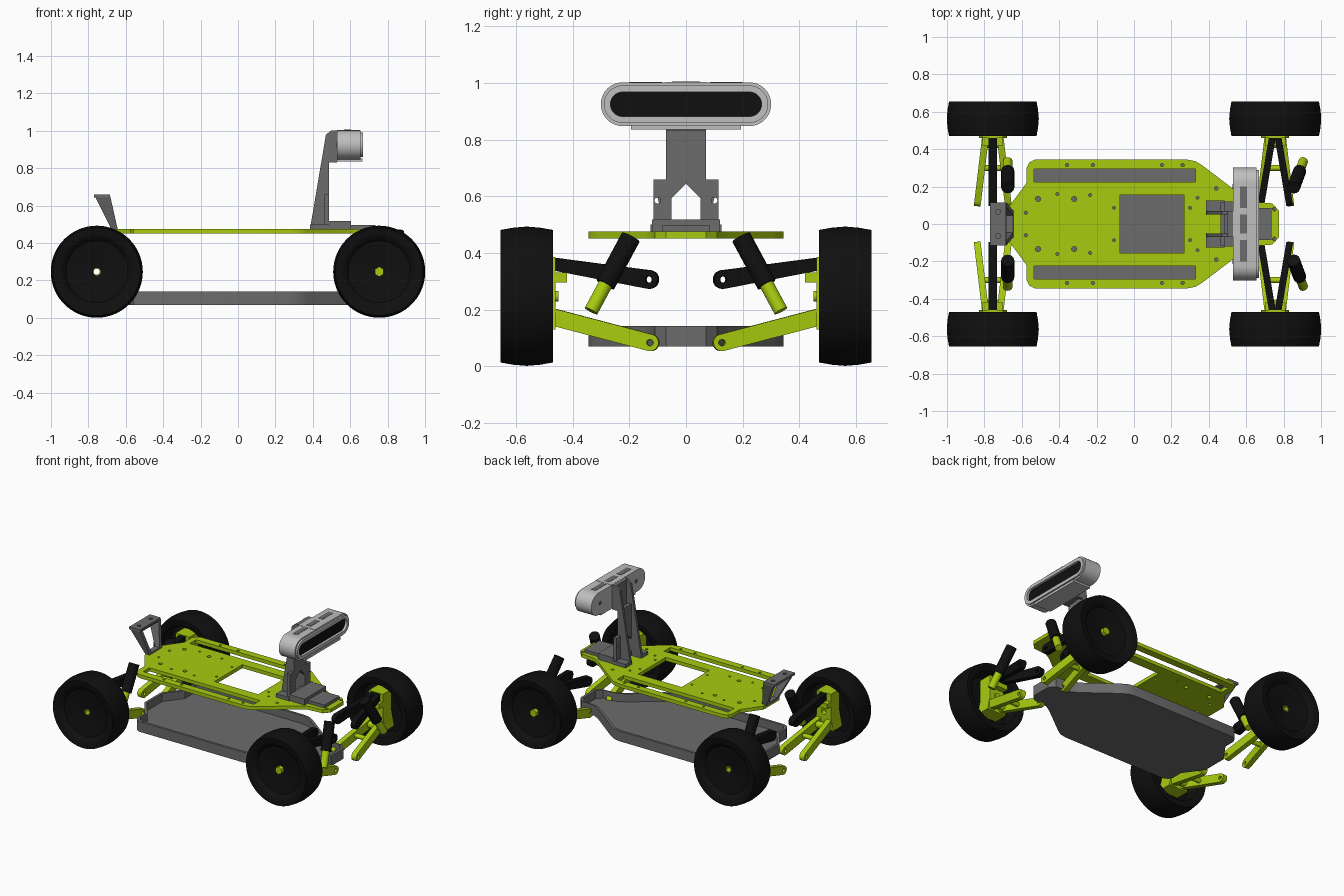
import bpy, bmesh, math
from mathutils import Matrix, Vector

if "Cube" in bpy.data.objects:
    bpy.data.objects.remove(bpy.data.objects["Cube"])


def material(name, r, g, b):
    m = bpy.data.materials.new(name)
    m.use_nodes = True
    m.diffuse_color = (r, g, b, 1)
    bsdf = next(n for n in m.node_tree.nodes if n.type == 'BSDF_PRINCIPLED')
    bsdf.inputs["Base Color"].default_value = (r, g, b, 1)
    bsdf.inputs["Roughness"].default_value = 0.6
    return m


GREEN = material("lime green", 0.39, 0.60, 0.005)
BLACK = material("rubber black", 0.005, 0.005, 0.005)
GREY = material("dark grey", 0.15, 0.15, 0.15)
LIGHT = material("light grey", 0.52, 0.52, 0.52)
parts = []


def add(name, mesh, mat):
    mesh.materials.clear()
    mesh.materials.append(mat)
    ob = bpy.data.objects.new(name, mesh)
    bpy.context.collection.objects.link(ob)
    parts.append(ob)
    return ob


# Outlines in a plane
def circle(u, v, r, n=16):
    return [(u + r * math.cos(2 * math.pi * i / n), v + r * math.sin(2 * math.pi * i / n)) for i in range(n)]


def rect(u0, v0, u1, v1):
    return [(u0, v0), (u1, v0), (u1, v1), (u0, v1)]


def capsule(u0, u1, v, r0, r1, n=12):
    a = [math.pi * (0.5 + i / n) for i in range(n + 1)]
    return ([(u0 + r0 * math.cos(t), v + r0 * math.sin(t)) for t in a] +
            [(u1 - r1 * math.cos(t), v - r1 * math.sin(t)) for t in a])


def solid(name, loops, depth, matrix, mat):
    """Filled outline with holes, extruded evenly about its own plane."""
    cu = bpy.data.curves.new(name, 'CURVE')
    cu.dimensions = '2D'
    cu.fill_mode = 'BOTH'
    cu.extrude = depth / 2
    for loop in loops:
        sp = cu.splines.new('POLY')
        sp.points.add(len(loop) - 1)
        for p, (u, v) in zip(sp.points, loop):
            p.co = (u, v, 0, 1)
        sp.use_cyclic_u = True
    tmp = bpy.data.objects.new("temp", cu)
    bpy.context.collection.objects.link(tmp)
    dg = bpy.context.evaluated_depsgraph_get()
    me = bpy.data.meshes.new_from_object(tmp.evaluated_get(dg))
    bpy.data.objects.remove(tmp)
    bpy.data.curves.remove(cu)
    bm = bmesh.new()
    bm.from_mesh(me)
    bmesh.ops.remove_doubles(bm, verts=bm.verts, dist=1e-5)
    bm.transform(matrix)
    bmesh.ops.recalc_face_normals(bm, faces=bm.faces)
    bm.to_mesh(me)
    bm.free()
    me.name = name
    return add(name, me, mat)


AXES = {'x': ((0, 1, 0), (0, 0, 1), (1, 0, 0)),
        'y': ((1, 0, 0), (0, 0, 1), (0, -1, 0)),
        'z': ((1, 0, 0), (0, 1, 0), (0, 0, 1))}


def prism(name, loops, axis, lo, hi, mat):
    m = Matrix(AXES[axis]).transposed().to_4x4()
    m.translation["xyz".index(axis)] = (lo + hi) / 2
    return solid(name, loops, abs(hi - lo), m, mat)


def box(name, x0, x1, y0, y1, z0, z1, mat):
    return prism(name, [rect(x0, y0, x1, y1)], 'z', z0, z1, mat)


def beam(name, a, b, r0, r1, width, mat, hole=0.012):
    """Flat bar with round ends and a pivot hole at the inner end."""
    a, b = Vector(a), Vector(b)
    u = (b - a).normalized()
    w = u.cross(Vector((0, 0, 1))).normalized()
    m = Matrix((u, w.cross(u), w)).transposed().to_4x4()
    m.translation = a
    length = (b - a).length
    return solid(name, [capsule(0, length, 0, r0, r1), circle(length, 0, hole)], width, m, mat)


def rod(name, a, b, r, mat, n=24):
    a, b = Vector(a), Vector(b)
    me = bpy.data.meshes.new(name)
    bm = bmesh.new()
    m = Matrix.Translation((a + b) / 2) @ (b - a).to_track_quat('Z', 'Y').to_matrix().to_4x4()
    bmesh.ops.create_cone(bm, cap_ends=True, segments=n, radius1=r, radius2=r, depth=(b - a).length, matrix=m)
    bm.to_mesh(me)
    bm.free()
    return add(name, me, mat)


def lathe(name, profile, cx, cz, side, mat, n=72):
    """Closed (radius, y) profile turned about the axle."""
    me = bpy.data.meshes.new(name)
    bm = bmesh.new()
    vs = [bm.verts.new((cx + r, side * y, cz)) for r, y in profile]
    es = [bm.edges.new((vs[i], vs[(i + 1) % len(vs)])) for i in range(len(vs))]
    bmesh.ops.spin(bm, geom=vs + es, cent=(cx, 0, cz), axis=(0, 1, 0), angle=2 * math.pi, steps=n)
    bmesh.ops.remove_doubles(bm, verts=bm.verts, dist=1e-5)
    bmesh.ops.recalc_face_normals(bm, faces=bm.faces)
    bm.to_mesh(me)
    bm.free()
    return add(name, me, mat)


# Chassis: upper deck with cutouts, lower tray with rim
half = [(-.67, .09), (-.575, .22), (-.575, .30), (-.56, .33), (-.53, .345), (.28, .345), (.33, .335),
        (.37, .31), (.58, .15), (.63, .12), (.74, .11), (.775, .07)]
outline = half + [(x, -y) for x, y in reversed(half)]
holes = [(-.358, .315, .009), (-.22, .315, .009), (.15, .315, .009), (.26, .315, .009), (-.513, .134, .014),
         (-.32, .134, .014), (-.41, .16, .008), (-.235, .155, .008), (-.107, .086, .008), (.3, .086, .008),
         (.34, .14, .008), (.44, .19, .01), (.75, .08, .01), (-.578, .06, .009)]
cuts = [rect(-.075, -.155, .267, .155)]
for s in (1, -1):
    cuts.append(rect(-.535, s * .225, .33, s * .295))
    cuts += [circle(x, s * y, r, 12) for x, y, r in holes]
prism("upper_deck", [outline] + cuts, 'z', .45, .475, GREEN)
inner = [(x * .975, y * .95) for x, y in outline]
prism("tray_floor", [outline], 'z', .07, .085, GREY)
prism("tray_rim", [outline, inner], 'z', .085, .142, GREY)

# Rear bracket: leaning legs under a drilled top plate
prism("rear_bracket_top", [rect(-.77, -.115, -.685, .115), circle(-.727, .065, .013), circle(-.727, -.065, .013)],
      'z', .643, .66, GREY)
frame = [(-.065, .46), (.065, .46), (.115, .65), (-.115, .65)]
window = [(-.045, .485), (.045, .485), (.09, .643), (-.09, .643)]
bracket = prism("rear_bracket_legs", [frame, window], 'x', -.1, .1, GREY)
for v in bracket.data.vertices:
    t = (v.co.z - .46) / .2
    v.co.x = -.64 - .045 * t if v.co.x > 0 else -.67 - .10 * t

# Sensor tower
rib = [(.385, .475), (.47, .98), (.50, 1.003), (.53, 1.003), (.53, .84), (.487, .83), (.487, .475)]
for s, n in ((1, "left"), (-1, "right")):
    prism("tower_rib_" + n, [rib], 'y', s * .052, s * .07, GREY)
right_half = [(.115, .475), (.115, .66), (.07, .66), (.07, .84)]
column = right_half + [(-y, z) for y, z in reversed(right_half)]
arch = [(-.06, .51), (.06, .51), (.06, .585), (0, .645), (-.06, .585)]
prism("tower_column", [column, arch, circle(.1, .585, .011), circle(-.1, .585, .011)], 'x', .463, .487, GREY)
box("tower_head", .50, .53, -.07, .07, .83, 1.003, GREY)
for s, n in ((1, "left"), (-1, "right")):
    box("tower_foot_" + n, .385, .487, s * .055, s * .125, .475, .5, GREY)
box("tower_step", .487, .605, -.12, .12, .475, .518, GREY)
box("tower_toe", .605, .735, -.085, .085, .475, .497, GREY)

# Sensor: capsule shell, stepped rim and black window
def pill(r):
    return capsule(-.224, .224, .925, r, r, 20)


prism("sensor_body", [pill(.077)], 'x', .53, .62, LIGHT)
prism("sensor_outer_rim", [pill(.077), pill(.060)], 'x', .62, .655, LIGHT)
prism("sensor_inner_rim", [pill(.066), pill(.043)], 'x', .62, .667, LIGHT)
prism("sensor_window", [pill(.0435)], 'x', .62, .650, BLACK)
box("sensor_shelf", .53, .665, -.195, .195, .835, .852, LIGHT)
box("sensor_clamp", .53, .655, -.075, .075, .99, 1.004, LIGHT)
for s, n in ((1, "left"), (-1, "right")):
    box("sensor_vent_" + n, .567, .603, s * .085, s * .2, 1.0, 1.004, GREY)
    rod("sensor_screw_" + n, (.526, s * .2, .925), (.532, s * .2, .925), .014, GREY, 12)
box("sensor_clamp_slot", .567, .603, -.05, .05, 1.0, 1.006, GREY)

# Wheels and suspension at each corner
tyre = [(.02, .60), (.165, .622), (.185, .645), (.20, .651), (.234, .655), (.242, .61), (.246, .5625),
        (.242, .515), (.234, .47), (.20, .472), (.185, .48), (.175, .575), (.02, .58)]
WZ = .247
for end, cx in (("front", .755), ("rear", -.755)):
    for side, s in (("left", 1), ("right", -1)):
        tag = "_%s_%s" % (end, side)
        front = end == "front"
        lathe("wheel" + tag, tyre, cx, WZ, s, BLACK)
        # Upright with axle opening
        block = [(cx - .075, .13), (cx + .075, .13), (cx + .055, .23), (cx + .055, .385), (cx - .055, .385),
                 (cx - .055, .23)]
        prism("upright" + tag, [block, circle(cx, WZ, .02)], 'y', s * .46, s * .56, GREEN)
        box("upright_lug" + tag, cx - .055, cx + .055, s * .42, s * .47, .295, .33, GREEN)
        if front:
            rod("axle" + tag, (cx, s * .45, WZ), (cx, s * .605, WZ), .019, GREEN)
            rod("hub_nut" + tag, (cx, s * .598, WZ), (cx, s * .628, WZ), .027, GREEN, 6)
        else:
            lathe("hub_sleeve" + tag, [(.016, .5), (.0205, .5), (.0205, .605), (.016, .605)], cx, WZ, s, GREEN, 24)
        # Lower arm: two legs and cross braces
        for k, n in ((1, "fore"), (-1, "aft")):
            beam("lower_arm_%s%s" % (n, tag), (cx + k * .038, s * .475, .175), (cx + k * .08, s * .125, .083),
                 .03, .03, .036, GREEN)
        rod("lower_arm_brace_outer" + tag, (cx - .06, s * .43, .163), (cx + .06, s * .43, .163), .024, GREEN, 12)
        rod("lower_arm_brace_inner" + tag, (cx - .06, s * .30, .129), (cx + .06, s * .30, .129), .016, GREEN, 12)
        # Upper links
        if front:
            for k, n in ((1, "fore"), (-1, "aft")):
                beam("upper_arm_%s%s" % (n, tag), (cx + k * .015, s * .465, .36), (cx + k * .072, s * .13, .306),
                     .022, .033, .036, BLACK)
        else:
            beam("upper_link" + tag, (cx, s * .455, .36), (cx, s * .13, .306), .022, .033, .045, BLACK)
        # Shock absorber
        top = Vector((.853 if front else -.675, s * .195, .455))
        low = Vector((.905 if front else -.675, s * .335, .195))
        mid = top.lerp(low, .64)
        rod("shock_body" + tag, top, mid, .035, BLACK)
        rod("shock_rod" + tag, mid, low, .025, GREEN)

# Shading: smooth curves, crisp edges
bpy.ops.object.select_all(action='DESELECT')
for ob in parts:
    ob.select_set(True)
bpy.context.view_layer.objects.active = parts[0]
bpy.ops.object.shade_smooth_by_angle(angle=math.radians(32))
